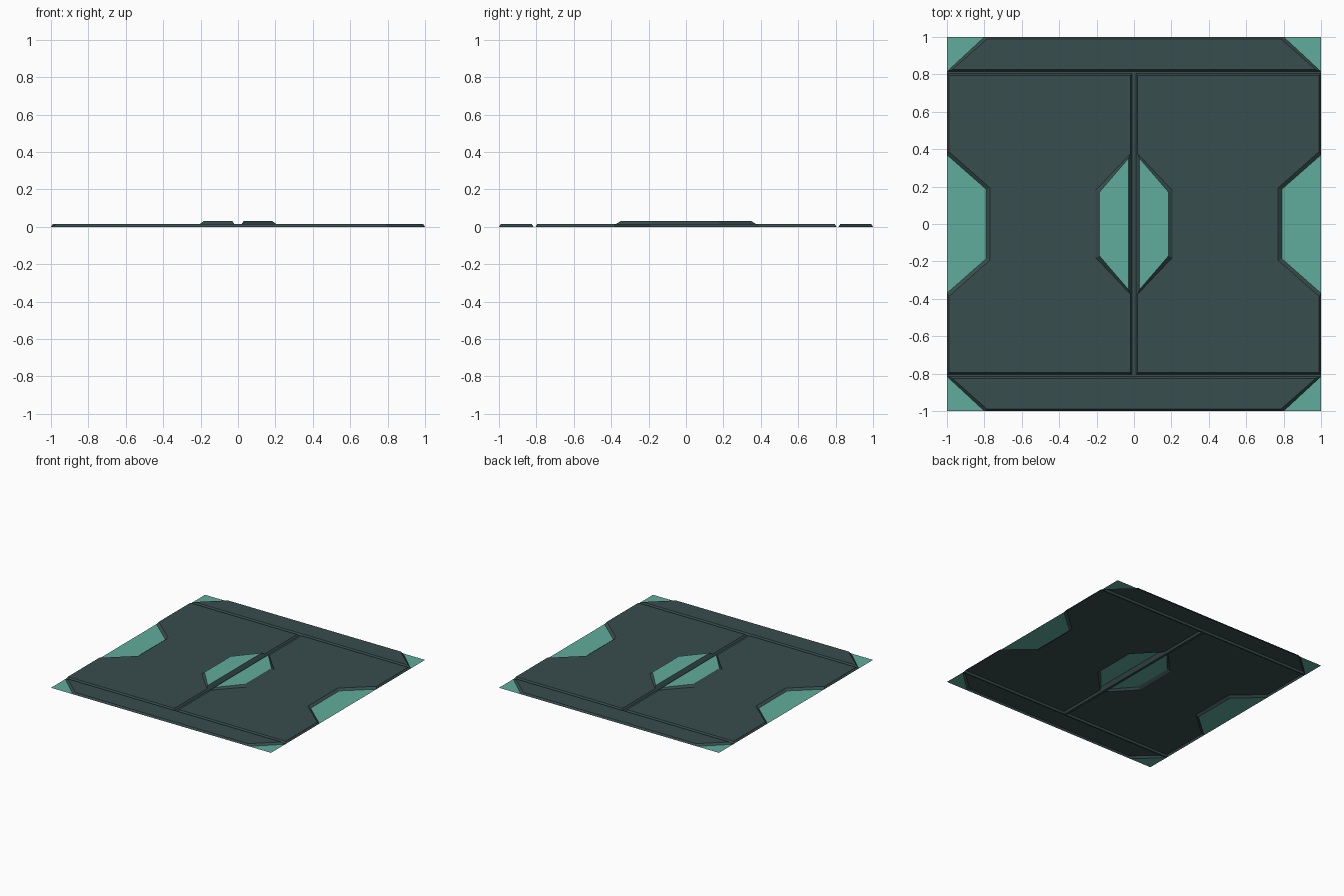
import bpy

if "Cube" in bpy.data.objects:
    bpy.data.objects.remove(bpy.data.objects["Cube"])

TOP, RAISED = 0.015, 0.03


def material(name, rgb):
    m = bpy.data.materials.new(name)
    m.diffuse_color = (*rgb, 1)
    m.use_nodes = True
    m.node_tree.nodes["Principled BSDF"].inputs["Base Color"].default_value = m.diffuse_color
    return m


DARK = material("dark slate", (0.040, 0.074, 0.074))
TEAL = material("teal", (0.117, 0.413, 0.332))


def mesh_object(name, verts, faces, mats, sx=1, sy=1):
    """Make an open sheet, mirrored by the signs; faces keep pointing up."""
    verts = [(x * sx, y * sy, z) for x, y, z in verts]
    if sx * sy < 0:
        faces = [f[::-1] for f in faces]
    me = bpy.data.meshes.new(name)
    me.from_pydata(verts, [], faces)
    for m in mats:
        me.materials.append(m)
    ob = bpy.data.objects.new(name, me)
    bpy.context.collection.objects.link(ob)
    return ob


def raised_plate(name, lower, upper, sx=1, sy=1, skip=(), cap=None):
    """Sloped walls from the lower outline to the upper one, closed by a flat top."""
    verts, faces = [], []

    def index(p):
        if p not in verts:
            verts.append(p)
        return verts.index(p)

    n = len(lower)
    for i in range(n):
        if i in skip:
            continue
        j = (i + 1) % n
        ids = [index(p) for p in (lower[i], lower[j], upper[j], upper[i])]
        ids = list(dict.fromkeys(ids))
        if len(ids) > 2:
            faces.append(ids)
    faces.append(list(dict.fromkeys(index(p) for p in upper)))
    ob = mesh_object(name, verts, faces, [DARK] + ([cap] if cap else []), sx, sy)
    if cap:
        ob.data.polygons[len(faces) - 1].material_index = 1
    return ob


def flat(name, pts, mat, sx=1, sy=1):
    mesh_object(name, [(x, y, 0) for x, y in pts], [list(range(len(pts)))], [mat], sx, sy)


def at(z, pts):
    return [(x, y, z) for x, y in pts]


def both(pts):
    """Complete a half outline (y < 0) with its mirror image (y > 0)."""
    return pts + [(x, -y, z) for x, y, z in reversed(pts)]


# Main panel: outer half outlines, then the notch around the centre patch
panel_low = both(at(0, [(.01, -.805), (1, -.805), (1, -.37), (.79, -.185)]))
panel_up = both(at(TOP, [(.02, -.795), (.99, -.795), (.99, -.387), (.77, -.193)]))
notch = at(TOP, [(.205, .18), (.205, -.18)])
panel_low += [(.01, .375, 0)] + notch + [(.01, -.375, 0)]
panel_up += [(.02, .375, TOP)] + notch + [(.02, -.375, TOP)]

# Raised centre patch, joined to the panel notch
patch_low = both([(.01, -.375, 0), (.02, -.375, TOP), (.205, -.18, TOP)])
patch_up = both(at(RAISED, [(.03, -.35), (.03, -.35), (.183, -.172)]))

for sx, side in ((1, "right"), (-1, "left")):
    raised_plate(f"main_panel_{side}", panel_low, panel_up, sx, skip=(8, 9, 10))
    raised_plate(f"centre_patch_{side}", patch_low, patch_up, sx, cap=TEAL)
    # Sunken side inlay
    flat(f"side_inlay_{side}", [(1, -.37), (1, .37), (.79, .185), (.79, -.185)], TEAL, sx)

for sy, end in ((1, "back"), (-1, "front")):
    # End strip with cut corners
    raised_plate(f"end_strip_{end}",
                 at(0, [(-1, .815), (1, .815), (.8, 1), (-.8, 1)]),
                 at(TOP, [(-.972, .825), (.972, .825), (.785, .99), (-.785, .99)]), 1, sy)
    # Groove floor between strip and panels
    flat(f"cross_groove_{end}", [(-1, .805), (1, .805), (1, .815), (-1, .815)], DARK, 1, sy)
    for sx, side in ((1, "right"), (-1, "left")):
        flat(f"corner_inlay_{end}_{side}", [(1, .815), (1, 1), (.8, 1)], TEAL, sx, sy)

# Groove floor down the middle
flat("centre_groove", [(-.01, -.805), (.01, -.805), (.01, .805), (-.01, .805)], DARK)
